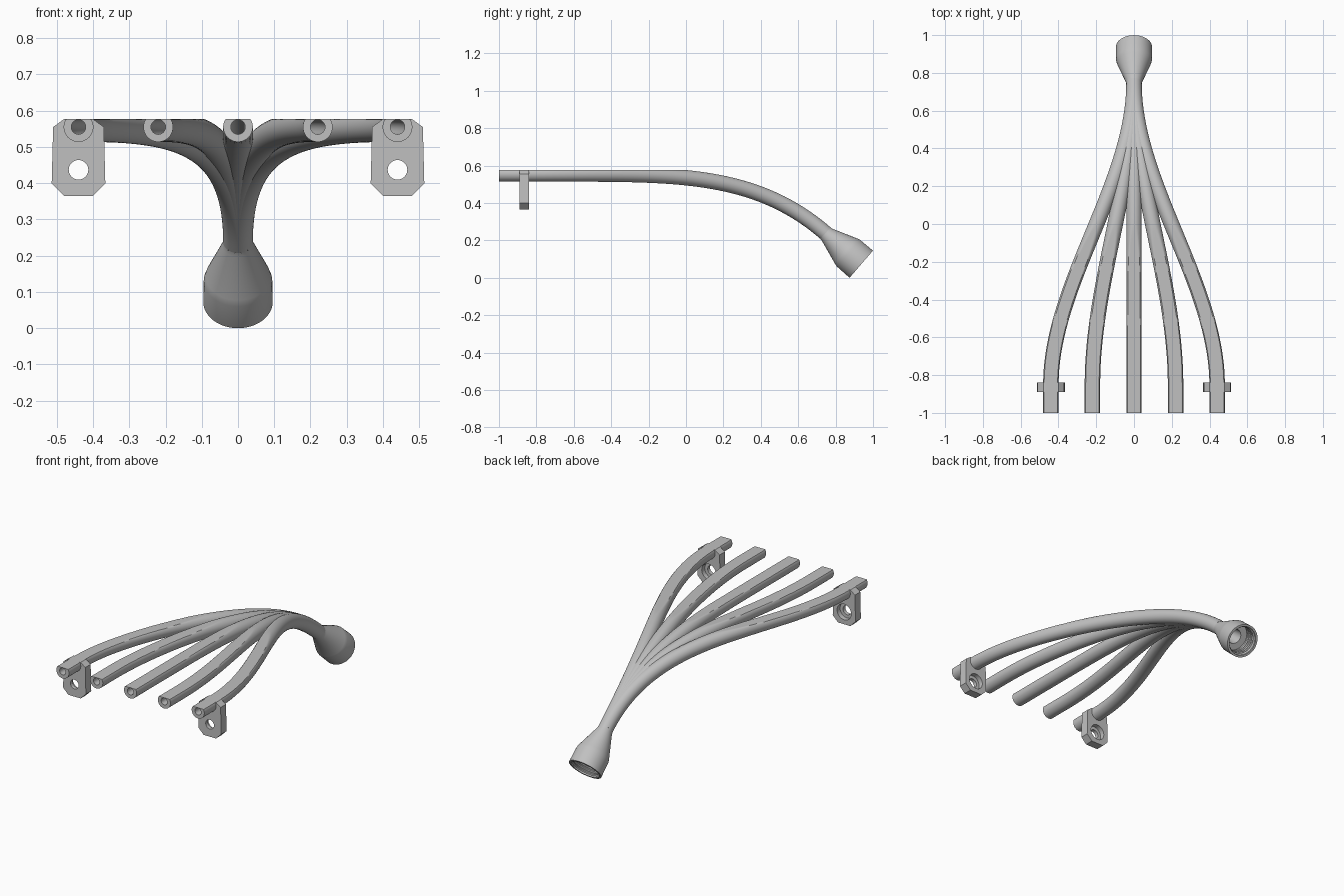
import bpy, bmesh, math
from mathutils import Vector, Matrix

if "Cube" in bpy.data.objects:
    bpy.data.objects.remove(bpy.data.objects["Cube"])

grey = bpy.data.materials.new("light grey")
grey.use_nodes = True
GREY = (0.53, 0.53, 0.53, 1)
grey.diffuse_color = GREY
grey.node_tree.nodes["Principled BSDF"].inputs["Base Color"].default_value = GREY

SIDES = 48
FRONT, PLATE, NECK = -1.0, -0.85, 0.746
TOP, AXIS_Z, DROP = 0.577, 0.555, 0.3165
TUBE_R, BORE_R = 0.041, 0.02
AXIS = Vector((0, 0.757, -0.653)).normalized()
MOUTH = Vector((0, 0.937, 0.0725))


def add_object(name, mesh):
    mesh.materials.clear()
    mesh.materials.append(grey)
    obj = bpy.data.objects.new(name, mesh)
    bpy.context.collection.objects.link(obj)
    bpy.ops.object.select_all(action='DESELECT')
    obj.select_set(True)
    bpy.context.view_layer.objects.active = obj
    bpy.ops.object.shade_smooth_by_angle(angle=math.radians(30))
    return obj


def loft(name, rings, cap_start=True, cap_end=True):
    """Skin a list of (centre, tangent, radius) rings, cut flat at TOP."""
    bm = bmesh.new()
    loops = []
    for centre, tangent, radius in rings:
        side = tangent.cross(Vector((0, 0, 1))).normalized()
        up = side.cross(tangent).normalized()
        loop = []
        for i in range(SIDES):
            a = 2 * math.pi * i / SIDES
            p = centre + radius * (math.cos(a) * side + math.sin(a) * up)
            p.z = min(p.z, TOP)
            loop.append(bm.verts.new(p))
        loops.append(loop)
    for a, b in zip(loops, loops[1:]):
        for i in range(SIDES):
            j = (i + 1) % SIDES
            bm.faces.new((a[i], a[j], b[j], b[i]))
    if cap_start:
        bm.faces.new(loops[0][::-1])
    if cap_end:
        bm.faces.new(loops[-1])
    bmesh.ops.recalc_face_normals(bm, faces=bm.faces)
    mesh = bpy.data.meshes.new(name)
    bm.to_mesh(mesh)
    bm.free()
    return add_object(name, mesh)


def path(spread, y):
    """Tube centre line: straight at the front, gathering and drooping to the neck."""
    s = min(max((y - PLATE) / (NECK - PLATE), 0), 1)
    x = spread * (1 - s * s * (3 - 2 * s))
    return Vector((x, y, AXIS_Z - DROP * s ** 4.37))


def tube(name, spread):
    ys = [NECK + (PLATE - NECK) * i / 60 for i in range(61)] + [FRONT]

    def ring(y, radius):
        e = 0.002
        tangent = (path(spread, min(y + e, NECK)) - path(spread, y - e)).normalized()
        return path(spread, y), tangent, radius

    outer = [ring(y, TUBE_R) for y in ys]
    bore = [ring(y, BORE_R) for y in reversed(ys) if y < 0.3]
    loft(name, outer + bore)


# Five tubes fanning out from the neck
for name, spread in (("right_outer_tube", -0.44), ("right_inner_tube", -0.22),
                     ("middle_tube", 0), ("left_inner_tube", 0.22),
                     ("left_outer_tube", 0.44)):
    tube(name, spread)

# Flared socket with ridged thread inside
profile = [(-0.254, TUBE_R), (-0.24, 0.043), (-0.11, 0.089), (-0.09, 0.0945),
           (0, 0.0957), (0, 0.083)]
for i in range(5):
    profile += [(-0.008 - 0.016 * i, 0.083), (-0.014 - 0.016 * i, 0.076),
                (-0.018 - 0.016 * i, 0.076)]
profile += [(-0.095, 0.08), (-0.095, 0.042), (-0.2, 0.03)]
loft("threaded_socket", [(MOUTH + AXIS * d, AXIS, r) for d, r in profile],
     cap_start=False)


def slab(name, x, y_front, y_back, holes):
    """Chamfered plate with round holes given as (height, radius)."""
    half, bottom, c = 0.074, 0.365, 0.034
    outline = [(-half + c, bottom), (half - c, bottom), (half, bottom + c),
               (half - 0.004, 0.555), (half - c, TOP), (-half + c, TOP),
               (-half + 0.004, 0.555), (-half, bottom + c)]
    loops = [outline]
    for z, r in holes:
        loops.append([(r * math.cos(2 * math.pi * i / 40),
                       z + r * math.sin(2 * math.pi * i / 40)) for i in range(40)])
    curve = bpy.data.curves.new(name, 'CURVE')
    curve.dimensions = '2D'
    curve.fill_mode = 'BOTH'
    curve.extrude = (y_back - y_front) / 2
    for pts in loops:
        spline = curve.splines.new('POLY')
        spline.points.add(len(pts) - 1)
        for point, (u, v) in zip(spline.points, pts):
            point.co = (u, v, 0, 1)
        spline.use_cyclic_u = True
    helper = bpy.data.objects.new(name + "_outline", curve)
    bpy.context.collection.objects.link(helper)
    bpy.context.view_layer.update()
    graph = bpy.context.evaluated_depsgraph_get()
    mesh = bpy.data.meshes.new_from_object(helper.evaluated_get(graph))
    bpy.data.objects.remove(helper)
    mesh.transform(Matrix.Translation((x, (y_front + y_back) / 2, 0))
                   @ Matrix.Rotation(math.pi / 2, 4, 'X'))
    add_object(name, mesh)


# Mounting plates: screw hole in front, wider recess behind
for label, x in (("right", -0.44), ("left", 0.44)):
    bore = (AXIS_Z, BORE_R + 0.0005)
    slab(label + "_plate_front", x, -0.89, -0.868, [(0.437, 0.027), bore])
    slab(label + "_plate_back", x, -0.868, -0.84, [(0.437, 0.046), bore])
